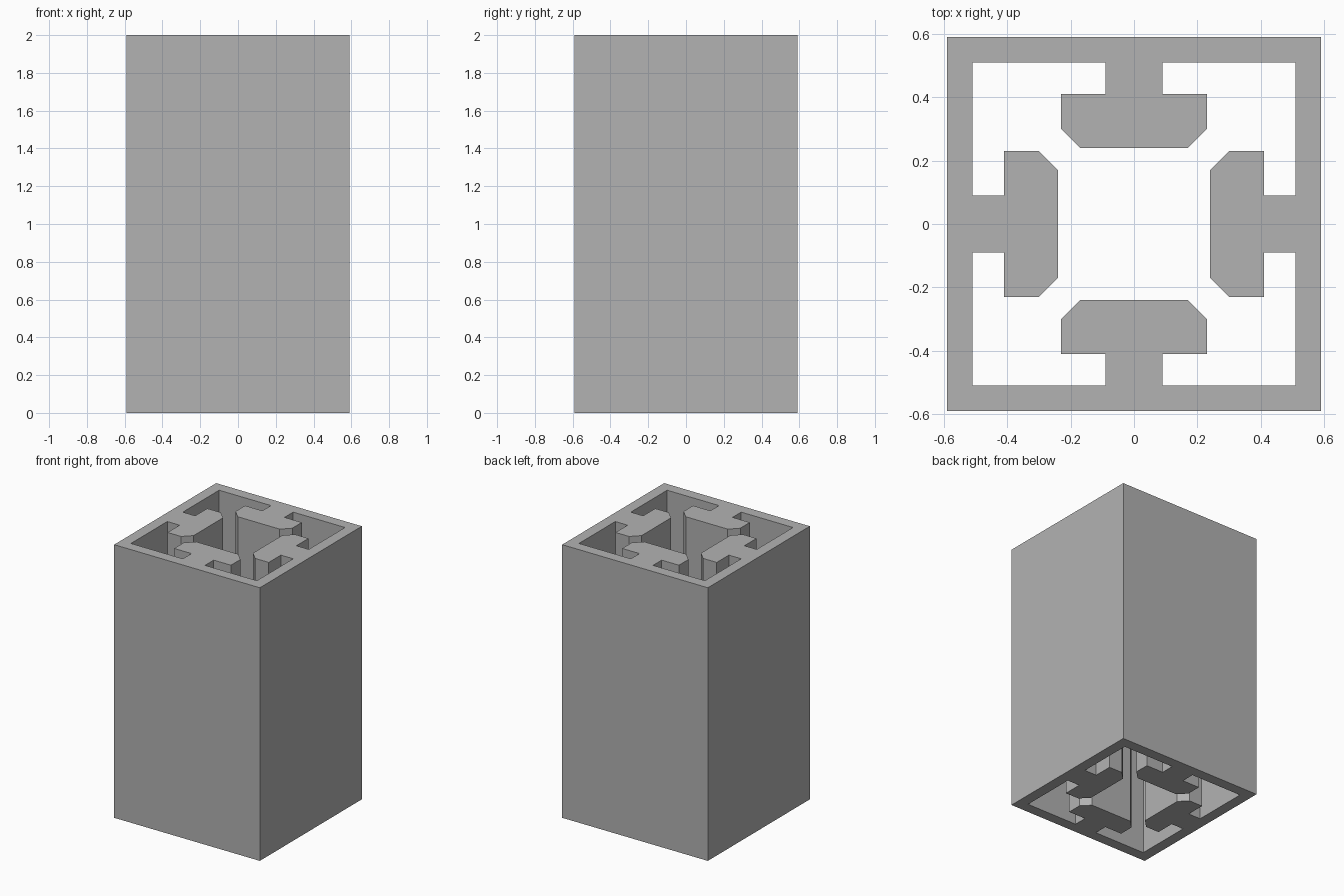
import bpy
import bmesh
from math import pi
from mathutils import Matrix, Vector

cube = bpy.data.objects.get("Cube")
if cube:
    bpy.data.objects.remove(cube, do_unlink=True)

HEIGHT = 2.0

# Plain grey material
grey = bpy.data.materials.new("plain_grey")
grey.use_nodes = True
colour = (0.448, 0.448, 0.448, 1)
grey.diffuse_color = colour
grey.node_tree.nodes["Principled BSDF"].inputs["Base Color"].default_value = colour

# Half of one side: mitred wall, neck and chamfered T-shaped rib
half = [(0.59, -0.59), (0.51, -0.51), (0.09, -0.51), (0.09, -0.41),
        (0.23, -0.41), (0.23, -0.30), (0.17, -0.24)]
side = half + [(-x, y) for x, y in reversed(half)]

# Four sides joined at their mitred corners
bm = bmesh.new()
for turn in range(4):
    spin = Matrix.Rotation(turn * pi / 2, 3, "Z")
    bm.faces.new([bm.verts.new(spin @ Vector((x, y, 0))) for x, y in side])
bmesh.ops.remove_doubles(bm, verts=bm.verts, dist=0.001)

mesh = bpy.data.meshes.new("slotted_column")
bm.to_mesh(mesh)
bm.free()
mesh.materials.append(grey)
column = bpy.data.objects.new("slotted_column", mesh)
bpy.context.collection.objects.link(column)

# Raise the cross-section to full height
raise_up = column.modifiers.new("height", "SOLIDIFY")
raise_up.thickness = HEIGHT
raise_up.offset = 1
